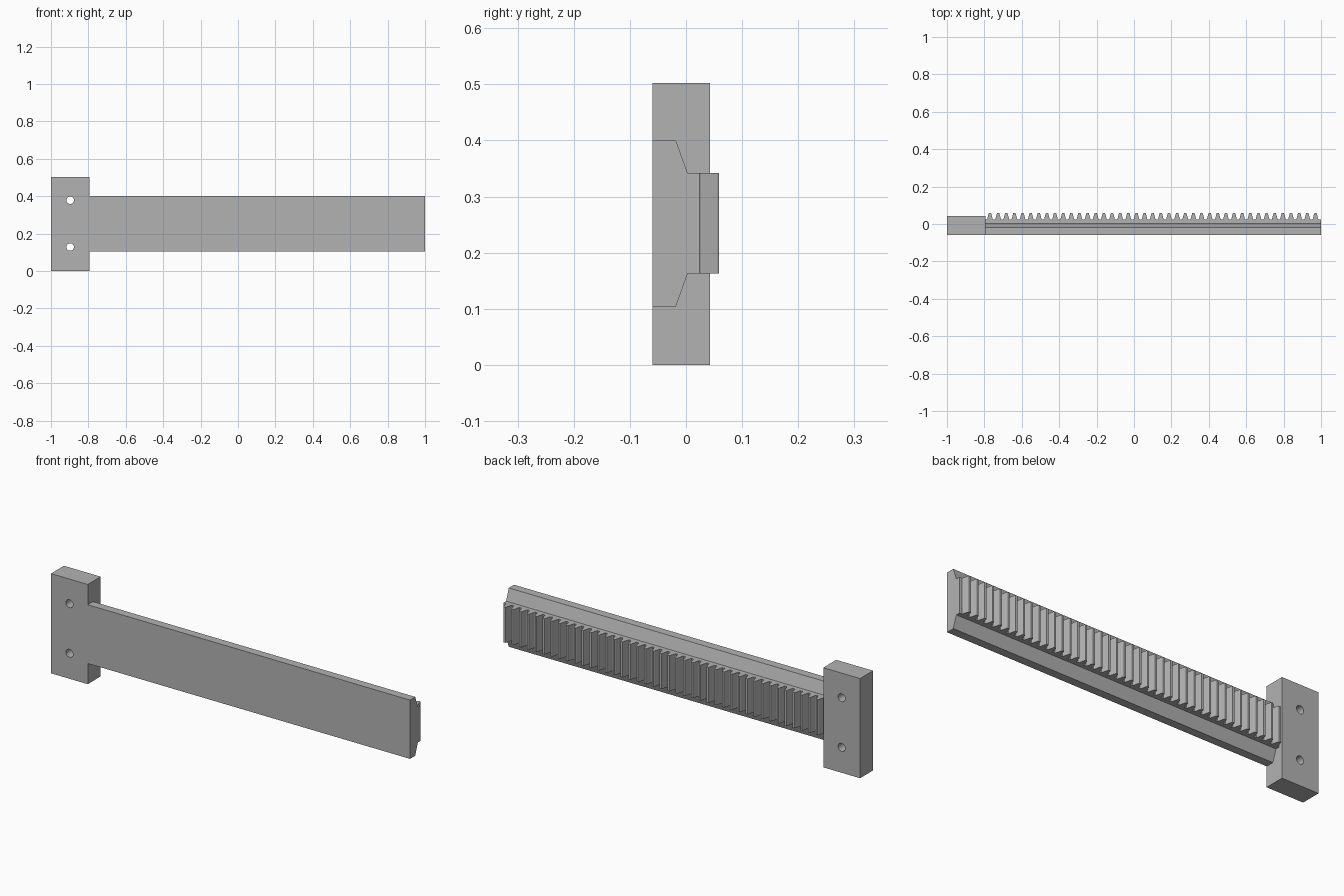
import bpy
import bmesh
from mathutils import Vector

cube = bpy.data.objects.get("Cube")
if cube:
    bpy.data.objects.remove(cube, do_unlink=True)

# Plain grey finish for every part
grey = bpy.data.materials.new("plain grey")
grey.use_nodes = True
colour = (0.45, 0.45, 0.45, 1)
grey.diffuse_color = colour
grey.node_tree.nodes["Principled BSDF"].inputs["Base Color"].default_value = colour


def prism(name, points, direction):
    """Extrude a closed planar outline along a direction."""
    bm = bmesh.new()
    face = bm.faces.new([bm.verts.new(p) for p in points])
    moved = bmesh.ops.extrude_face_region(bm, geom=[face])["geom"]
    bmesh.ops.translate(bm, vec=Vector(direction),
                        verts=[v for v in moved if isinstance(v, bmesh.types.BMVert)])
    bmesh.ops.recalc_face_normals(bm, faces=bm.faces)
    mesh = bpy.data.meshes.new(name)
    bm.to_mesh(mesh)
    bm.free()
    mesh.materials.append(grey)
    obj = bpy.data.objects.new(name, mesh)
    bpy.context.collection.objects.link(obj)
    return obj


FRONT, JOIN, END = -0.06, -0.795, 1.0
MID_Z, BAR_BACK, ROOT = 0.252, 0.003, 0.024
RACK_HALF = 0.0895

# Mounting block
block = prism("mounting_block",
              [(-1, FRONT, 0), (JOIN, FRONT, 0), (JOIN, FRONT, 0.502), (-1, FRONT, 0.502)],
              (0, 0.103, 0))

# Two bolt holes through the block
for z in (0.128, 0.378):
    bpy.ops.mesh.primitive_cylinder_add(vertices=40, radius=0.02, depth=0.4,
                                        location=(-0.897, 0, z), rotation=(1.570796, 0, 0))
    cutter = bpy.context.object
    cutter.name = "hole_cutter"
    cutter.hide_render = True
    cutter.data.materials.append(grey)
    mod = block.modifiers.new("bolt_hole", 'BOOLEAN')
    mod.operation = 'DIFFERENCE'
    mod.solver = 'EXACT'
    mod.object = cutter
    bpy.ops.object.select_all(action='DESELECT')
    block.select_set(True)
    bpy.context.view_layer.objects.active = block
    bpy.ops.object.modifier_apply(modifier=mod.name)
    bpy.data.objects.remove(cutter, do_unlink=True)
bpy.ops.object.shade_smooth_by_angle()

# Bar with sloped back edges, mirrored about its middle height
half = [(FRONT, 0.148), (-0.018, 0.148), (BAR_BACK, RACK_HALF)]
outline = half + [(y, -h) for y, h in reversed(half)]
prism("guide_bar", [(JOIN, y, MID_Z + h) for y, h in outline], (END - JOIN, 0, 0))

# Toothed rack on the back of the bar
TEETH, FIRST, PITCH = 41, -0.77, 0.0435
flank = [(0.0165, ROOT), (0.0145, 0.027), (0.0068, 0.0565), (0.005, 0.059)]
tooth = [(-w, y) for w, y in flank] + [(w, y) for w, y in reversed(flank)]
rack = [(JOIN, BAR_BACK), (JOIN, ROOT)]
for i in range(TEETH):
    rack += [(FIRST + i * PITCH + dx, y) for dx, y in tooth]
rack += [(END, ROOT), (END, BAR_BACK)]
prism("toothed_rack", [(x, y, MID_Z - RACK_HALF) for x, y in rack], (0, 0, 2 * RACK_HALF))
